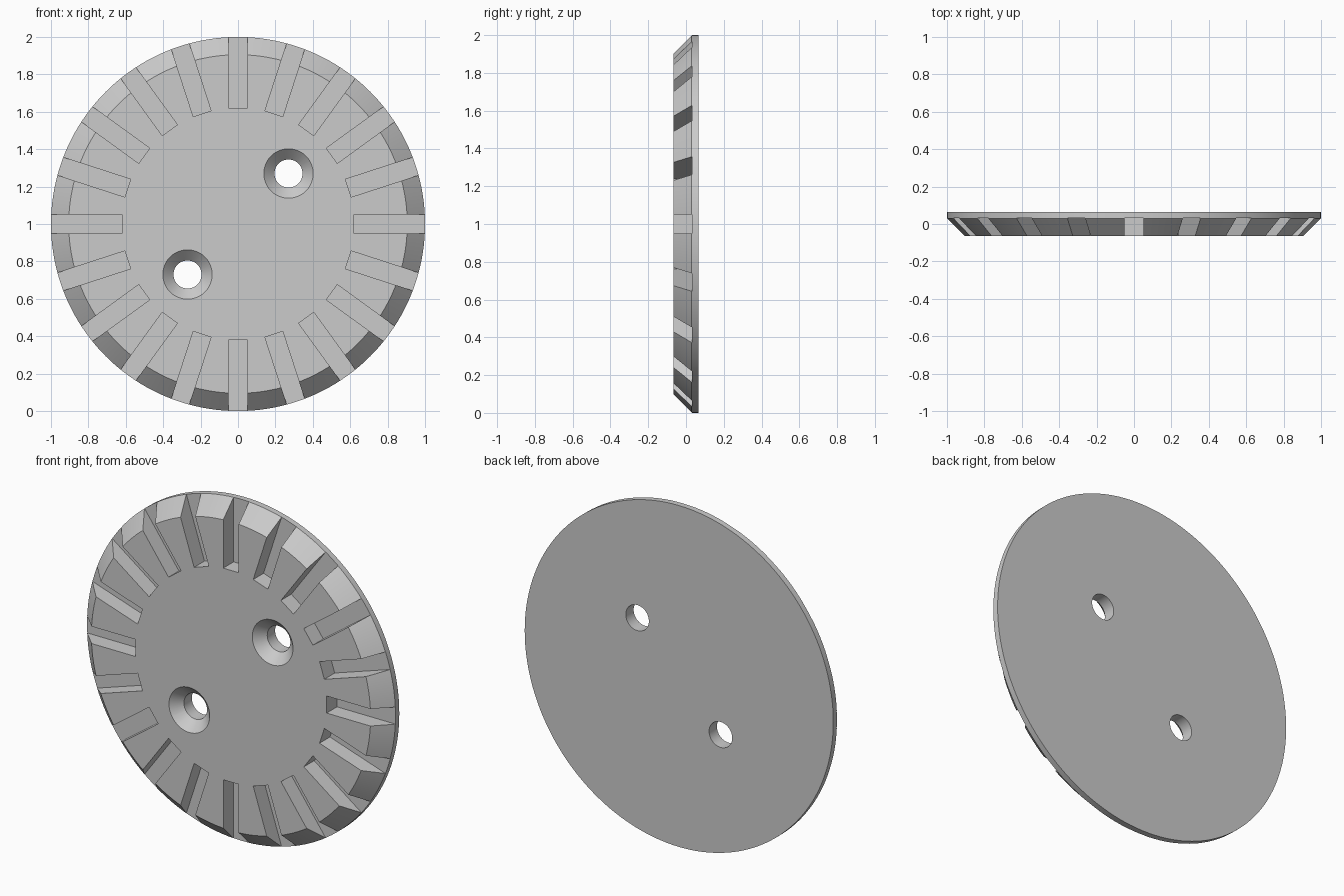
import bpy
import bmesh
import math
from mathutils import Matrix, Vector

cube = bpy.data.objects.get("Cube")
if cube:
    bpy.data.objects.remove(cube, do_unlink=True)

BACK, RIM, FRONT = 0.065, 0.03, -0.065   # y levels through the thickness
SLOTS = 20
CENTRE = Vector((0, 0, 1))

grey = bpy.data.materials.new("light grey")
grey.use_nodes = True
grey.diffuse_color = (0.6, 0.6, 0.6, 1)
grey.node_tree.nodes["Principled BSDF"].inputs["Base Color"].default_value = (0.6, 0.6, 0.6, 1)


def lathe(bm, profile, centre, segments):
    """Closed solid turned around the y axis from (radius, y) points."""
    rings = []
    for r, y in profile:
        angles = [math.tau * i / segments for i in range(segments)]
        rings.append([bm.verts.new(centre + Vector((r * math.cos(a), y, r * math.sin(a))))
                      for a in angles])
    for a, b in zip(rings, rings[1:]):
        for i in range(segments):
            j = (i + 1) % segments
            bm.faces.new((a[i], a[j], b[j], b[i]))
    bm.faces.new(rings[0])
    bm.faces.new(rings[-1])


def make_object(name, bm):
    bmesh.ops.recalc_face_normals(bm, faces=bm.faces)
    mesh = bpy.data.meshes.new(name)
    bm.to_mesh(mesh)
    bm.free()
    mesh.materials.append(grey)
    obj = bpy.data.objects.new(name, mesh)
    bpy.context.collection.objects.link(obj)
    return obj


# Disc with a bevelled front edge
bm = bmesh.new()
lathe(bm, [(0.905, FRONT), (1.0, RIM), (1.0, BACK)], CENTRE, 160)
disc = make_object("slotted_disc", bm)

# Cutter: radial slots, open at the rim
bm = bmesh.new()
inner, outer, floor, top = 0.62, 1.1, RIM + 0.001, FRONT - 0.1
for i in range(SLOTS):
    place = (Matrix.Translation(CENTRE)
             @ Matrix.Rotation(math.tau * i / SLOTS, 4, 'Y')
             @ Matrix.Translation(((inner + outer) / 2, (floor + top) / 2, 0))
             @ Matrix.Diagonal((outer - inner, floor - top, 0.1, 1)))
    bmesh.ops.create_cube(bm, size=1, matrix=place)

# Cutter: two countersunk screw holes
for side in (1, -1):
    lathe(bm, [(0.152, FRONT - 0.02), (0.075, FRONT + 0.057), (0.075, BACK + 0.1)],
          CENTRE + Vector((0.27 * side, 0, 0.27 * side)), 48)
cutter = make_object("slot_and_hole_cutter", bm)
cutter.hide_render = True

# Cut, then shade
for o in bpy.context.selected_objects:
    o.select_set(False)
bpy.context.view_layer.objects.active = disc
disc.select_set(True)
cut = disc.modifiers.new("cut", 'BOOLEAN')
cut.operation = 'DIFFERENCE'
cut.solver = 'EXACT'
cut.object = cutter
bpy.ops.object.modifier_apply(modifier=cut.name)
bpy.data.objects.remove(cutter, do_unlink=True)
bpy.ops.object.shade_smooth_by_angle(angle=math.radians(30))
